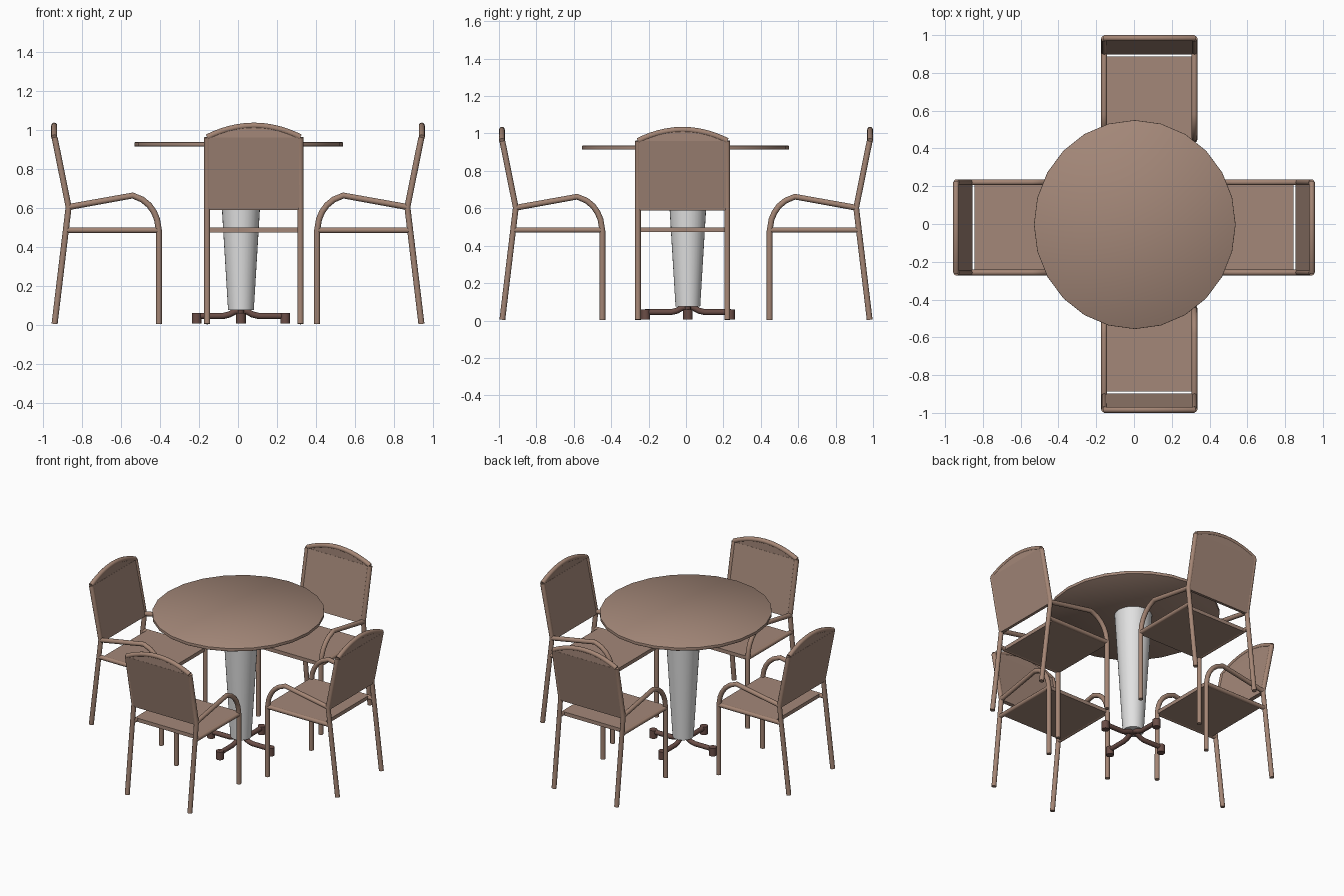
import bpy, bmesh, math
from mathutils import Matrix, Vector

if "Cube" in bpy.data.objects:
    bpy.data.objects.remove(bpy.data.objects["Cube"])


def material(name, rgb):
    m = bpy.data.materials.new(name)
    m.diffuse_color = (*rgb, 1)
    m.use_nodes = True
    m.node_tree.nodes["Principled BSDF"].inputs["Base Color"].default_value = m.diffuse_color
    return m


WOOD = material("tan_panel", (0.37, 0.245, 0.19))
FRAME = material("tan_frame", (0.37, 0.235, 0.175))
GREY = material("light_grey", (0.75, 0.75, 0.75))
DARK = material("dark_brown", (0.145, 0.075, 0.062))
R = 0.0155


def finish(mesh, mat, angle=35):
    mesh.materials.clear()
    mesh.materials.append(mat)
    mesh.shade_smooth()
    mesh.set_sharp_from_angle(angle=math.radians(angle))
    return mesh


def place(name, mesh, matrix=None):
    ob = bpy.data.objects.new(name, mesh)
    bpy.context.collection.objects.link(ob)
    ob.matrix_world = matrix or Matrix()
    return ob


def tube(name, paths, mat, r=R):
    """Round tubes swept along point lists, returned as one mesh."""
    cu = bpy.data.curves.new(name + "_path", 'CURVE')
    cu.dimensions = '3D'
    cu.bevel_depth = r
    cu.bevel_resolution = 4
    cu.use_fill_caps = True
    for pts in paths:
        s = cu.splines.new('POLY')
        s.points.add(len(pts) - 1)
        for p, co in zip(s.points, pts):
            p.co = (*co, 1)
    ob = place(name + "_path", cu)
    bpy.context.view_layer.update()
    me = bpy.data.meshes.new_from_object(ob.evaluated_get(bpy.context.evaluated_depsgraph_get()))
    bpy.data.objects.remove(ob)
    bpy.data.curves.remove(cu)
    return finish(me, mat, 50)


def slab(name, outline, depth, mat):
    """Closed outline extruded along a vector."""
    bm = bmesh.new()
    f = bm.faces.new([bm.verts.new(p) for p in outline])
    ext = bmesh.ops.extrude_face_region(bm, geom=[f])["geom"]
    bmesh.ops.translate(bm, vec=Vector(depth), verts=[v for v in ext if isinstance(v, bmesh.types.BMVert)])
    bmesh.ops.recalc_face_normals(bm, faces=bm.faces)
    me = bpy.data.meshes.new(name)
    bm.to_mesh(me)
    bm.free()
    return finish(me, mat)


def cone(name, r1, r2, z1, z2, sides, mat, bevel=0):
    bm = bmesh.new()
    bmesh.ops.create_cone(bm, cap_ends=True, segments=sides, radius1=r1, radius2=r2,
                          depth=z2 - z1, matrix=Matrix.Translation((0, 0, (z1 + z2) / 2)))
    if bevel:
        rim = [e for e in bm.edges if abs(e.verts[0].co.z - e.verts[1].co.z) < 1e-5]
        bmesh.ops.bevel(bm, geom=rim, offset=bevel, segments=2, profile=0.5, affect='EDGES')
    me = bpy.data.meshes.new(name)
    bm.to_mesh(me)
    bm.free()
    return finish(me, mat)


# Chair: x is outward from the front legs, y is across
W = 0.239
side = [(0, 0.003), (0, 0.48), (0.01, 0.54), (0.026, 0.578), (0.05, 0.612), (0.085, 0.641),
        (0.135, 0.662), (0.463, 0.603)]
back = [(0.535, 0.004), (0.463, 0.603), (0.535, 0.96)]
arc = [(W * math.cos(a), 0.96 + 0.06 * (1 - math.cos(a) ** 2))
       for a in [math.pi * i / 16 for i in range(17)]]

legs = [[(x, s * W, z) for x, z in side] for s in (1, -1)]
rear = [[(x, s * W, z) for x, z in back] for s in (1, -1)]
rails = [[(0, s * W, 0.484), (0.475, s * W, 0.484)] for s in (1, -1)]
chair = {
    "front_leg_and_arm": tube("arm", legs, FRAME),
    "rear_leg": tube("rear_leg", rear, FRAME),
    "seat_rail": tube("seat_rail", rails, FRAME, 0.0145),
    "back_top_rail": tube("top_rail", [[(0.537, y, z) for y, z in arc]], FRAME),
    "seat": slab("seat", [(-0.005, -W, 0.472), (0.44, -W, 0.472), (0.44, -W, 0.497), (-0.005, -W, 0.497)],
                 (0, 2 * W, 0), WOOD),
    "back_panel": slab("back_panel", [(0.450, -W, 0.592), (0.474, -W, 0.588), (0.549, -W, 0.96), (0.525, -W, 0.96)],
                       (0, 2 * W, 0), WOOD),
    "back_crest": slab("back_crest", [(0.526, y, z) for y, z in arc], (0.022, 0, 0), WOOD),
}
spots = [("right", 0.405, -0.018, 0), ("back", 0.081, 0.447, 90),
         ("left", -0.405, -0.018, 180), ("front", 0.081, -0.447, 270)]
for label, x, y, deg in spots:
    m = Matrix.Translation((x, y, 0)) @ Matrix.Rotation(math.radians(deg), 4, 'Z')
    for part, me in chair.items():
        place(f"{label}_chair_{part}", me, m)

# Table top and tapered column
place("table_top", cone("table_top", 1, 1, 0.913, 0.935, 24, WOOD, 0.005),
      Matrix.Translation((0.004, -0.003, 0)) @ Matrix.Diagonal((0.534, 0.553, 1, 1)))
base = Matrix.Translation((0.015, 0.01, 0))
place("table_column", cone("table_column", 0.066, 0.117, 0.075, 0.915, 32, GREY), base)

# Four splayed feet with round pads
arm = tube("foot_arm", [[(0, 0, 0.072), (0.03, 0, 0.068), (0.06, 0, 0.052), (0.09, 0, 0.045), (0.23, 0, 0.045)]],
           DARK, 0.016)
pad = cone("foot_pad", 0.025, 0.025, 0.005, 0.06, 16, DARK)
for i in range(4):
    m = base @ Matrix.Rotation(math.pi / 2 * i, 4, 'Z')
    place(f"table_foot_{i + 1}", arm, m)
    place(f"foot_pad_{i + 1}", pad, m @ Matrix.Translation((0.227, 0, 0)))
